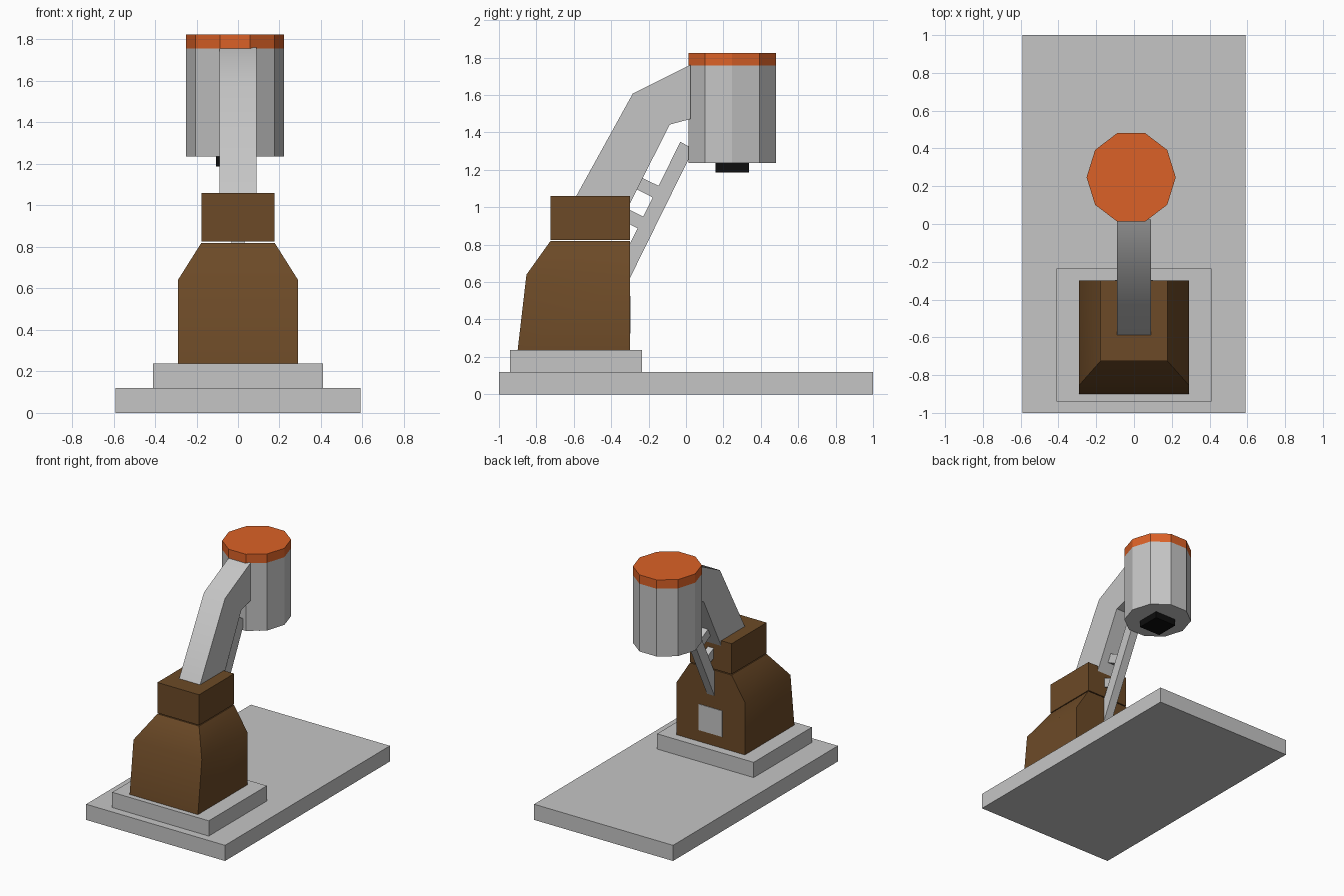
import bpy
import bmesh
import math

old = bpy.data.objects.get("Cube")
if old:
    bpy.data.objects.remove(old, do_unlink=True)


def make_material(name, rgb):
    mat = bpy.data.materials.new(name)
    mat.use_nodes = True
    mat.diffuse_color = (*rgb, 1)
    mat.node_tree.nodes["Principled BSDF"].inputs["Base Color"].default_value = (*rgb, 1)
    return mat


grey = make_material("light grey", (0.56, 0.56, 0.56))
brown = make_material("brown", (0.15, 0.068, 0.02))
orange = make_material("orange", (0.71, 0.12, 0.02))
black = make_material("black", (0.004, 0.004, 0.004))


def loft(name, rings, mat):
    """Join matching rings of points into a closed solid."""
    bm = bmesh.new()
    loops = [[bm.verts.new(p) for p in ring] for ring in rings]
    count = len(loops[0])
    for low, high in zip(loops, loops[1:]):
        for i in range(count):
            j = (i + 1) % count
            bm.faces.new((low[i], low[j], high[j], high[i]))
    bm.faces.new(loops[0][::-1])
    bm.faces.new(loops[-1])
    bmesh.ops.recalc_face_normals(bm, faces=bm.faces)
    mesh = bpy.data.meshes.new(name)
    bm.to_mesh(mesh)
    bm.free()
    mesh.materials.append(mat)
    obj = bpy.data.objects.new(name, mesh)
    bpy.context.collection.objects.link(obj)
    return obj


def rect(half_x, y0, y1, z, x=0):
    return [(x - half_x, y0, z), (x + half_x, y0, z),
            (x + half_x, y1, z), (x - half_x, y1, z)]


def box(name, half_x, y0, y1, z0, z1, mat, x=0):
    return loft(name, [rect(half_x, y0, y1, z, x) for z in (z0, z1)], mat)


def side_prism(name, profile, half_x, mat):
    """Extrude a (y, z) side profile across x."""
    return loft(name, [[(x, y, z) for y, z in profile] for x in (-half_x, half_x)], mat)


def smooth(obj):
    bpy.ops.object.select_all(action='DESELECT')
    obj.select_set(True)
    bpy.context.view_layer.objects.active = obj
    bpy.ops.object.shade_smooth_by_angle(angle=math.radians(35))


# Stepped base
box("base_plate", 0.59, -1, 1, 0, 0.12, grey)
box("pedestal_step", 0.41, -0.94, -0.235, 0.12, 0.237, grey)

# Tapered body with its top block
body = loft("body", [rect(0.29, -0.9, -0.3, 0.237),
                     rect(0.29, -0.853, -0.3, 0.64),
                     rect(0.177, -0.725, -0.3, 0.819)], brown)
smooth(body)
box("body_top_block", 0.177, -0.725, -0.3, 0.826, 1.06, brown)
box("back_panel", 0.1, -0.301, -0.296, 0.325, 0.525, grey)

# Bent arm carrying the head
arm = side_prism("arm", [(-0.62, 1.0), (-0.285, 1.607), (0.025, 1.762),
                         (0.025, 1.472), (-0.087, 1.442), (-0.31, 1.0)], 0.089, grey)
smooth(arm)

# Lower strut and its two links to the arm
side_prism("strut", [(-0.33, 0.56), (0.02, 1.27), (0.02, 1.322),
                     (-0.03, 1.35), (-0.33, 0.745)], 0.032, grey)
for label, y, z in (("upper", -0.205, 1.102), ("lower", -0.277, 0.933)):
    side_prism(label + "_strut_link",
               [(y - 0.06, z - 0.005), (y - 0.028, z + 0.055),
                (y + 0.063, z + 0.01), (y + 0.033, z - 0.053)], 0.025, grey)

# Ten-sided head, cap and nozzle
HEAD_X, HEAD_Y = -0.015, 0.247


def decagon(z):
    angles = [math.tau * i / 10 for i in range(10)]
    return [(HEAD_X + 0.236 * math.cos(a), HEAD_Y + 0.247 * math.sin(a), z) for a in angles]


loft("head", [decagon(1.237), decagon(1.757)], grey)
loft("head_cap", [decagon(1.757), decagon(1.825)], orange)
box("nozzle", 0.09, 0.157, 0.337, 1.187, 1.237, black, HEAD_X)
